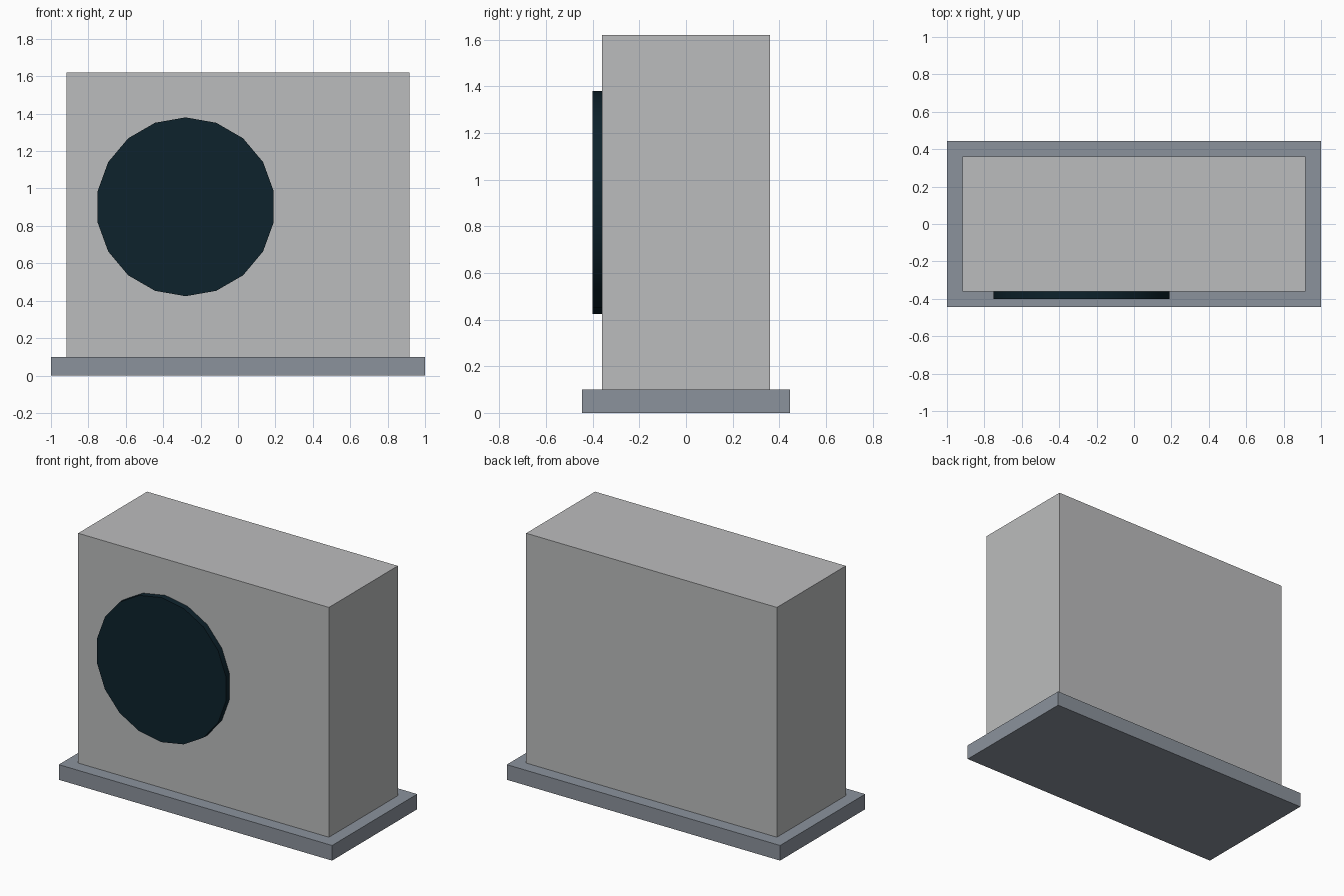
import bpy
import math

default = bpy.data.objects.get("Cube")
if default:
    bpy.data.objects.remove(default, do_unlink=True)


def material(name, rgb):
    mat = bpy.data.materials.new(name)
    mat.use_nodes = True
    colour = (*rgb, 1)
    mat.diffuse_color = colour
    mat.node_tree.nodes["Principled BSDF"].inputs["Base Color"].default_value = colour
    return mat


def box(name, size, bottom, mat):
    bpy.ops.mesh.primitive_cube_add(size=1, location=(0, 0, bottom + size[2] / 2))
    obj = bpy.context.object
    obj.name = name
    obj.scale = size
    bpy.ops.object.transform_apply(location=False, rotation=False, scale=True)
    obj.data.materials.append(mat)
    return obj


casing_grey = material("casing grey", (0.5, 0.505, 0.51))
slate_grey = material("slate grey", (0.26, 0.29, 0.335))
dark_teal = material("dark teal", (0.004, 0.016, 0.025))

# Base slab and casing
box("base_slab", (2, 0.89, 0.1), 0, slate_grey)
box("casing", (1.835, 0.72, 1.52), 0.1, casing_grey)

# Round fan cover on the front, offset to one side
bpy.ops.mesh.primitive_cylinder_add(
    vertices=18, radius=0.478, depth=0.04,
    location=(-0.28, -0.38, 0.902), rotation=(math.pi / 2, 0, 0))
fan = bpy.context.object
fan.name = "fan_cover"
fan.data.materials.append(dark_teal)
bpy.ops.object.shade_smooth_by_angle(angle=math.radians(30))
